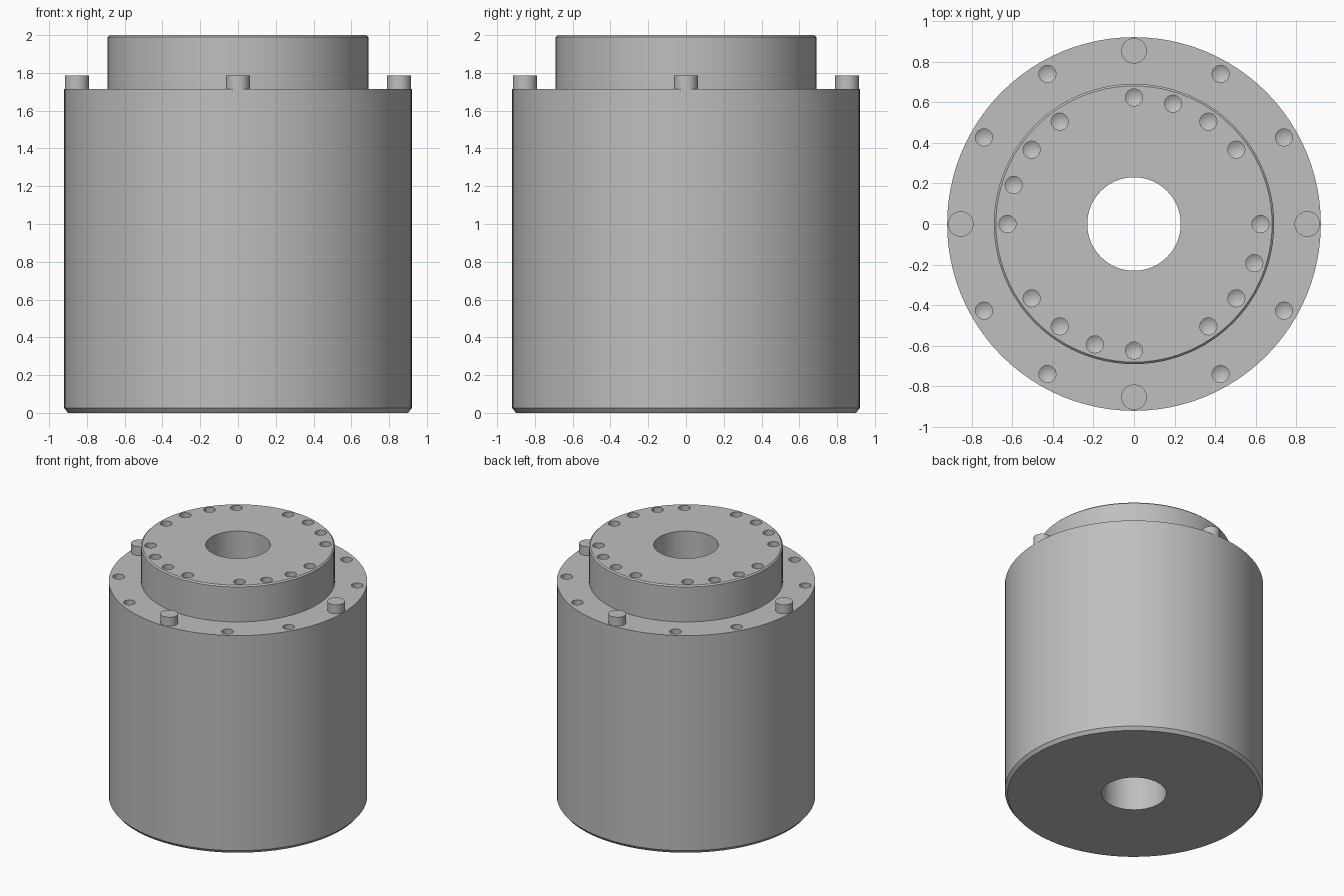
import bpy
import bmesh
from math import cos, sin, pi, radians

cube = bpy.data.objects.get("Cube")
if cube:
    bpy.data.objects.remove(cube, do_unlink=True)

SHOULDER, TOP = 1.715, 2.0
BODY_R, HUB_R, BORE_R = 0.92, 0.69, 0.23
BOLT_R, HUB_BOLT_R = 0.853, 0.623

grey = bpy.data.materials.new("machined grey")
grey.use_nodes = True
colour = (0.52, 0.52, 0.52, 1)
grey.diffuse_color = colour
grey.node_tree.nodes["Principled BSDF"].inputs["Base Color"].default_value = colour


def finish(name, bm):
    bmesh.ops.recalc_face_normals(bm, faces=bm.faces)
    mesh = bpy.data.meshes.new(name)
    bm.to_mesh(mesh)
    bm.free()
    mesh.materials.append(grey)
    obj = bpy.data.objects.new(name, mesh)
    bpy.context.collection.objects.link(obj)
    return obj


def lathe(bm, profile, steps, centre=(0, 0), closed=False):
    """Revolve (radius, z) points; points on the axis become poles."""
    rings = []
    for r, z in profile:
        count = steps if r > 0 else 1
        rings.append([bm.verts.new((centre[0] + r * cos(2 * pi * i / steps),
                                    centre[1] + r * sin(2 * pi * i / steps), z))
                      for i in range(count)])
    pairs = list(zip(rings, rings[1:]))
    if closed:
        pairs.append((rings[-1], rings[0]))
    for a, b in pairs:
        for i in range(steps):
            j = i + 1
            corners = [a[i % len(a)], a[j % len(a)], b[j % len(b)], b[i % len(b)]]
            bm.faces.new(list(dict.fromkeys(corners)))


def activate(obj):
    bpy.ops.object.select_all(action='DESELECT')
    obj.select_set(True)
    bpy.context.view_layer.objects.active = obj


def shade(obj):
    activate(obj)
    bpy.ops.object.shade_smooth_by_angle(angle=radians(30))


def polar(radius, degrees):
    return radius * cos(radians(degrees)), radius * sin(radians(degrees))


def drill(obj, radius, angles, surface, depth):
    """Cut a circle of blind holes with conical drill-point ends."""
    bm = bmesh.new()
    for angle in angles:
        lathe(bm, [(0, surface + 0.05), (0.042, surface + 0.05),
                   (0.042, surface - depth), (0, surface - depth - 0.025)],
              24, polar(radius, angle))
    cutter = finish("drill_cutter", bm)
    cutter.hide_render = True
    mod = obj.modifiers.new("holes", 'BOOLEAN')
    mod.operation = 'DIFFERENCE'
    mod.solver = 'EXACT'
    mod.object = cutter
    activate(obj)
    bpy.ops.object.modifier_apply(modifier=mod.name)
    bpy.data.objects.remove(cutter, do_unlink=True)


quarters = range(0, 360, 90)

# Main housing with a chamfered foot and a through bore
bm = bmesh.new()
lathe(bm, [(BORE_R, 0), (BODY_R - 0.02, 0), (BODY_R, 0.025),
           (BODY_R, SHOULDER), (BORE_R, SHOULDER)], 96, closed=True)
housing = finish("housing", bm)
drill(housing, BOLT_R, [q + a for q in quarters for a in (30, 60)], SHOULDER, 0.15)
shade(housing)

# Raised hub with a small chamfer and its own bolt circle
bm = bmesh.new()
lathe(bm, [(BORE_R, SHOULDER), (HUB_R, SHOULDER), (HUB_R, TOP - 0.01),
           (HUB_R - 0.01, TOP), (BORE_R, TOP)], 96, closed=True)
hub = finish("hub", bm)
drill(hub, HUB_BOLT_R, [q + a for q in quarters for a in (0, 36, 54, 72)], TOP, 0.15)
shade(hub)

# Four locating pins on the shoulder
for side, angle in zip(("left", "back", "right", "front"), quarters):
    bm = bmesh.new()
    lathe(bm, [(0, SHOULDER), (0.063, SHOULDER), (0.063, 1.785), (0, 1.785)],
          32, polar(BOLT_R, angle))
    shade(finish(side + "_pin", bm))
